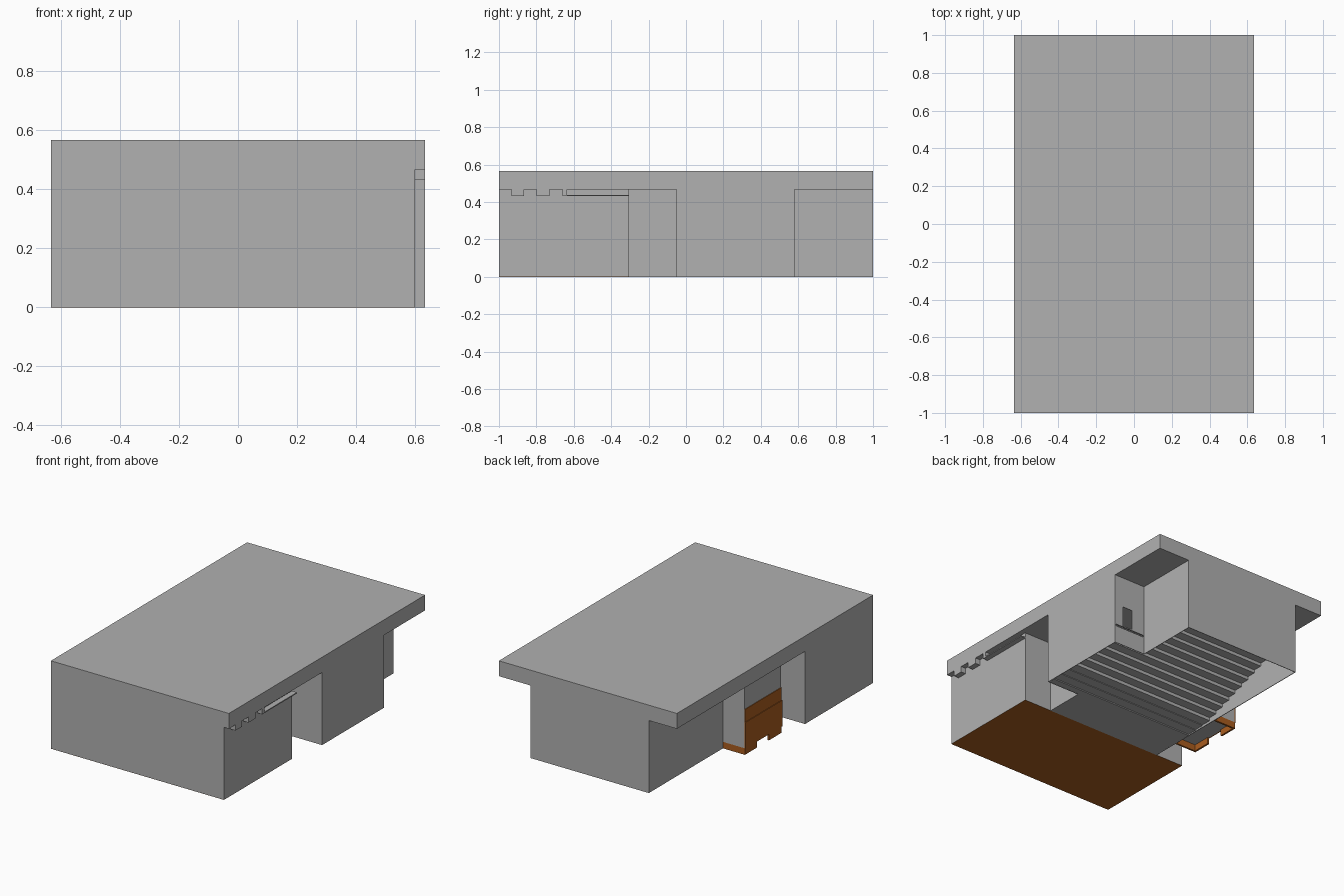
import bpy, bmesh

if "Cube" in bpy.data.objects:
    bpy.data.objects.remove(bpy.data.objects["Cube"])


def material(name, rgb):
    m = bpy.data.materials.new(name)
    m.diffuse_color = (*rgb, 1)
    m.use_nodes = True
    m.node_tree.nodes["Principled BSDF"].inputs["Base Color"].default_value = m.diffuse_color
    return m


brown = material("brown", (0.40, 0.11, 0.014))
grey = material("mid_grey", (0.44, 0.44, 0.44))


def finish(name, bm, mat):
    mesh = bpy.data.meshes.new(name)
    bm.to_mesh(mesh)
    bm.free()
    ob = bpy.data.objects.new(name, mesh)
    bpy.context.collection.objects.link(ob)
    mesh.materials.append(mat)
    return ob


def box(name, x, y, z, mat=grey):
    bm = bmesh.new()
    bmesh.ops.create_cube(bm, size=1)
    for v in bm.verts:
        for i, (a, b) in enumerate((x, y, z)):
            v.co[i] = a if v.co[i] < 0 else b
    return finish(name, bm, mat)


def ribbon(name, points, offset, mat=grey):
    """Sweep an open polyline of 3D points along a straight offset."""
    bm = bmesh.new()
    lo = [bm.verts.new(p) for p in points]
    hi = [bm.verts.new([a + b for a, b in zip(p, offset)]) for p in points]
    for i in range(len(lo) - 1):
        bm.faces.new((lo[i], lo[i + 1], hi[i + 1], hi[i]))
    return finish(name, bm, mat)


# Roof slab over the whole footprint
EAVE, FRONT = 0.468, -.306
box("roof", (-.635, .635), (-1, 1), (EAVE, .567))

# Front block with a brown floor
box("front_block", (-.635, .60), (-1, FRONT), (.0006, EAVE))
box("front_floor", (-.635, .60), (-1, FRONT), (0, .0005), brown)

# Hall walls: an open shell with corner recesses
plan = [(.40, FRONT), (.40, -.05), (.635, -.05), (.635, .58), (.408, .58),
        (.408, 1), (-.435, 1), (-.435, FRONT)]
walls = ribbon("hall_walls", [(x, y, 0) for x, y in plan], (0, 0, EAVE))
sol = walls.modifiers.new("thickness", 'SOLIDIFY')
sol.thickness = .005
sol.offset = -1

# Side exit opening and the slot beneath it
for name, x, z in (("exit", (.503, .574), (.136, .267)),
                   ("slot", (.414, .629), (.116, .128))):
    cutter = box(name + "_cutter", x, (.55, .61), z)
    cutter.hide_render = True
    cutter.hide_set(True)
    cut = walls.modifiers.new(name, 'BOOLEAN')
    cut.object = cutter
    cut.solver = 'EXACT'

# Flat hall floor, then raked tiers rising to the back
box("hall_floor", (-.43, .40), (FRONT, 0), (0, .003))
box("hall_floor_side", (.40, .63), (-.045, 0), (0, .003))


def tiers(name, x0, x1, count):
    """Three shallow steps, then count steeper ones."""
    y, z = 0, .003
    pts = [(x0, y, z)]
    for i in range(3 + count):
        z += .004 if i < 3 else .021
        pts.append((x0, y, z))
        y += .066 if i < 3 else .06
        pts.append((x0, y, z))
    ribbon(name, pts, (x1 - x0, 0, 0))


tiers("seating_tiers", -.43, .403, 13)
tiers("side_tiers", .403, .63, 6)

# Left bay with brown front panel and a brown plinth with a door gap
X0, X1, Y0, Y1, R = -.592, -.435, -.13, .245, .012
box("bay", (X0 + .004, X1), (Y0, Y1), (.042, EAVE))
box("bay_panel_upper", (X0, X0 + .004), (Y0, Y1), (.21, .292), brown)
box("bay_panel_lower", (X0 - .004, X0 + .004), (Y0, Y1), (.042, .21), brown)
for i, (a, b) in enumerate(((Y0, 0), (.122, Y1))):
    box(f"plinth_front_{i}", (X0, X0 + R), (a, b), (0, .042), brown)
for i, (a, b) in enumerate(((Y0, Y0 + R), (Y1 - R, Y1))):
    box(f"plinth_side_{i}", (X0 + R, X1), (a, b), (0, .042), brown)

# Teeth and a thin shelf below the right eave
for i, (a, b) in enumerate(((-.933, -.866), (-.80, -.731), (-.66, -.637))):
    box(f"eave_tooth_{i}", (.60, .635), (a, b), (.431, EAVE))
box("eave_shelf", (.60, .635), (-.637, FRONT), (.431, .438))
